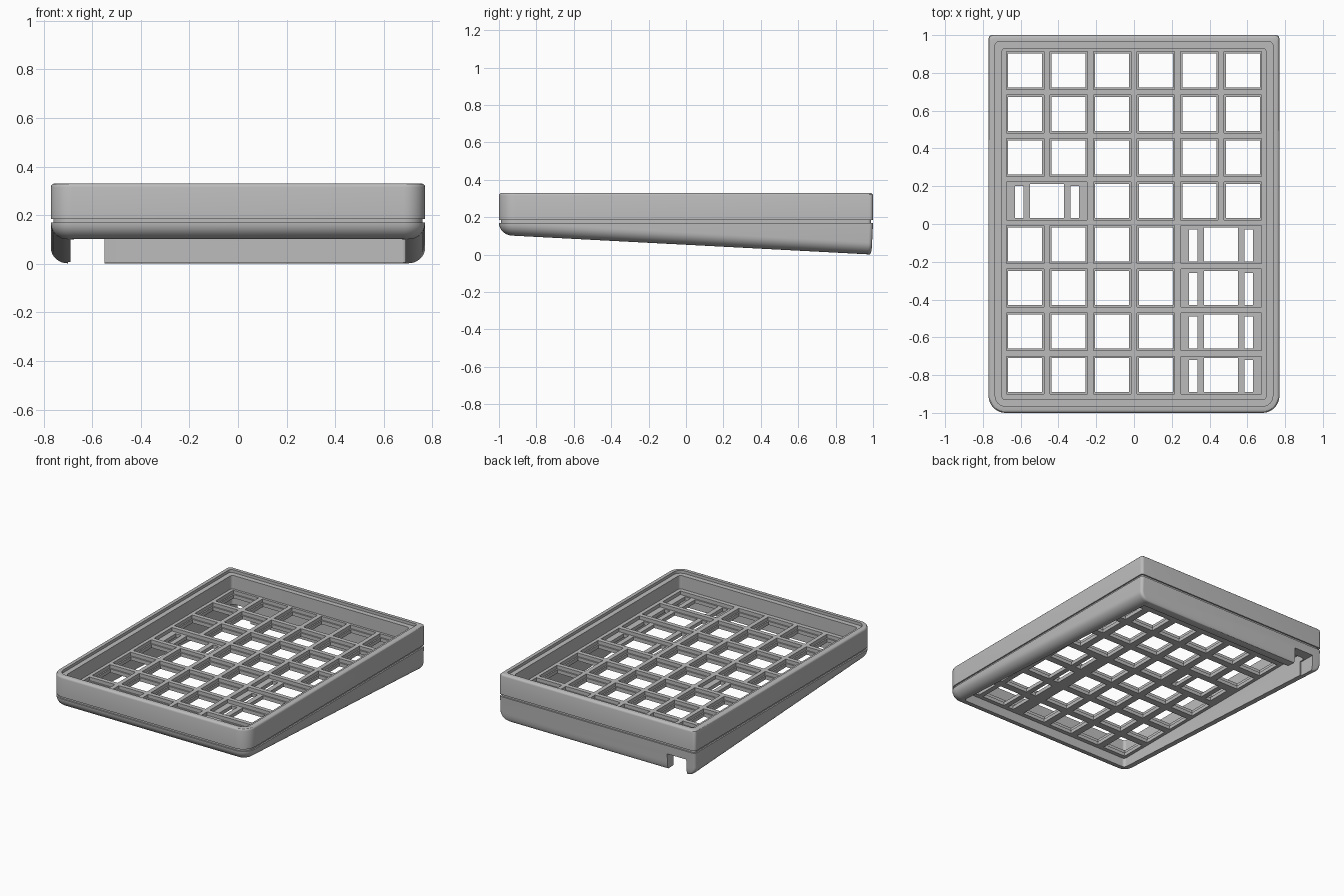
import bpy, bmesh, math

if "Cube" in bpy.data.objects:
    bpy.data.objects.remove(bpy.data.objects["Cube"])

grey = bpy.data.materials.new("matte_grey")
grey.use_nodes = True
grey.diffuse_color = (0.5, 0.5, 0.5, 1)
grey.node_tree.nodes["Principled BSDF"].inputs["Base Color"].default_value = (0.5, 0.5, 0.5, 1)

HALF_X, HALF_Y = 0.77, 1.0
PLATE_TOP, LEDGE, PLATE_BOTTOM = 0.215, 0.19, 0.165


def slope(y):
    """Height of the tilted underside."""
    return 0.0525 * (1 - y)


def outline(inset, back_inset):
    """Rounded rectangle: generous front corners, tight back corners."""
    xs = HALF_X - inset
    front, back = -HALF_Y + inset, HALF_Y - back_inset
    rf, rb = max(0.09 - inset, 0.02), 0.02
    corners = [(xs - rf, front + rf, rf, -90), (xs - rb, back - rb, rb, 0),
               (-xs + rb, back - rb, rb, 90), (-xs + rf, front + rf, rf, 180)]
    pts = []
    for cx, cy, r, start in corners:
        for k in range(9):
            a = math.radians(start + 90 * k / 8)
            pts.append((cx + r * math.cos(a), cy + r * math.sin(a)))
    return pts


def finish(name, bm):
    bmesh.ops.recalc_face_normals(bm, faces=bm.faces)
    mesh = bpy.data.meshes.new(name)
    bm.to_mesh(mesh)
    bm.free()
    mesh.materials.append(grey)
    obj = bpy.data.objects.new(name, mesh)
    bpy.context.collection.objects.link(obj)
    return obj


def ring(name, profile):
    """Closed band swept through (inset, back inset, height function) loops."""
    bm = bmesh.new()
    loops = [[bm.verts.new((x, y, height(y))) for x, y in outline(i, b)]
             for i, b, height in profile]
    for a, b in zip(loops, loops[1:] + loops[:1]):
        for k in range(len(a)):
            n = (k + 1) % len(a)
            bm.faces.new((a[k], a[n], b[n], b[k]))
    return finish(name, bm)


def boxes(name, spans):
    bm = bmesh.new()
    for x0, x1, y0, y1, z0, z1 in spans:
        vs = bmesh.ops.create_cube(bm, size=1)["verts"]
        bmesh.ops.scale(bm, vec=(x1 - x0, y1 - y0, z1 - z0), verts=vs)
        bmesh.ops.translate(bm, vec=((x0 + x1) / 2, (y0 + y1) / 2, (z0 + z1) / 2), verts=vs)
    return finish(name, bm)


def cut(obj, cutter):
    mod = obj.modifiers.new("cut", 'BOOLEAN')
    mod.operation, mod.solver, mod.object = 'DIFFERENCE', 'EXACT', cutter
    cutter.hide_render = True
    bpy.context.view_layer.objects.active = obj
    bpy.ops.object.modifier_apply(modifier=mod.name)
    bpy.data.objects.remove(cutter)


def smooth(obj):
    bpy.ops.object.select_all(action='DESELECT')
    obj.select_set(True)
    bpy.context.view_layer.objects.active = obj
    bpy.ops.object.shade_smooth_by_angle(angle=math.radians(30))


def flat(z):
    return lambda y: z


# Upper bezel with a softened rim and a stepped inner lip
profile = [(0, 0, flat(0.185)), (0, 0, flat(0.315))]
for deg in (30, 60, 90):
    a = math.radians(deg)
    inset = 0.015 * (1 - math.cos(a))
    profile.append((inset, inset, flat(0.315 + 0.015 * math.sin(a))))
profile += [(0.035, 0.035, flat(0.33)), (0.035, 0.035, flat(0.31)),
            (0.07, 0.07, flat(0.31)), (0.07, 0.07, flat(0.185))]
smooth(ring("upper_bezel", profile))

# Wedge base: seam groove on top, rolled edge down to a tilted underside
profile = [(0.08, 0.075, flat(0.186)), (0.01, 0.01, flat(0.186)),
           (0.01, 0.01, flat(0.17)), (0, 0, flat(0.17))]
for k in range(9):
    a = math.radians(90 * k / 8)
    rise = 0.064 * (1 - math.sin(a))
    inset = 0.07 * (1 - math.cos(a))
    profile.append((inset, 0.005 + 0.2 * inset, lambda y, rise=rise: slope(y) + rise))
profile.append((0.08, 0.075, slope))
base = ring("wedge_base", profile)

# Cable notch in the back wall
cut(base, boxes("notch_cutter", [(-0.7, -0.55, 0.88, 1.1, -0.1, 0.11)]))
smooth(base)

# Switch plate: recessed cells with openings through them
plate = boxes("switch_plate", [(-0.71, 0.71, -0.94, 0.94, PLATE_BOTTOM, PLATE_TOP)])
PITCH = 0.2305
recesses, holes = [], []


def opening(x, y, half_x, half_y):
    holes.append((x - half_x, x + half_x, y - half_y, y + half_y, 0, 0.4))


def cell(x, y, half_x):
    recesses.append((x - half_x, x + half_x, y - 0.1, y + 0.1, LEDGE, 0.4))
    opening(x, y, 0.09, 0.09)


for row in range(8):
    y = 0.813 - PITCH * row
    wide = {3: 0.5}.get(row, 4.5 if row > 3 else None)
    for col in range(6):
        if wide is None or abs(col - wide) > 0.6:
            cell((col - 2.5) * PITCH, y, 0.1)
    if wide is not None:
        x = (wide - 2.5) * PITCH
        cell(x, y, 0.213)
        for side in (-1, 1):
            opening(x + side * 0.147, y - 0.005, 0.022, 0.085)

cut(plate, boxes("recess_cutter", recesses))
cut(plate, boxes("opening_cutter", holes))
